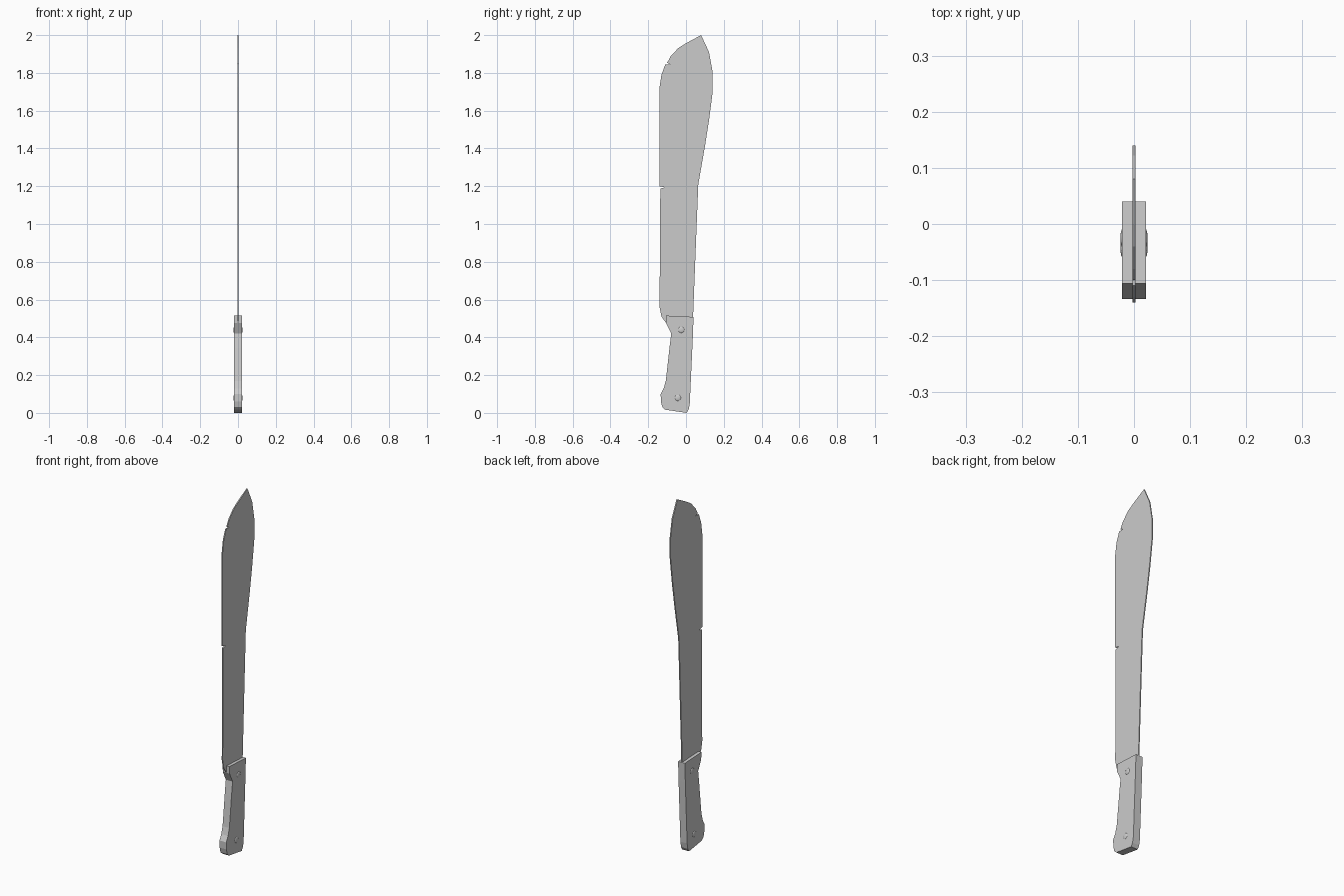
import bpy, bmesh

if "Cube" in bpy.data.objects:
    bpy.data.objects.remove(bpy.data.objects["Cube"])


def plate(name, outline, half):
    """Extrude a (y, z) outline symmetrically along x."""
    bm = bmesh.new()
    face = bm.faces.new([bm.verts.new((-half, y, z)) for y, z in outline])
    ext = bmesh.ops.extrude_face_region(bm, geom=[face])
    verts = [v for v in ext["geom"] if isinstance(v, bmesh.types.BMVert)]
    bmesh.ops.translate(bm, verts=verts, vec=(2 * half, 0, 0))
    bmesh.ops.recalc_face_normals(bm, faces=bm.faces)
    mesh = bpy.data.meshes.new(name)
    bm.to_mesh(mesh)
    bm.free()
    obj = bpy.data.objects.new(name, mesh)
    bpy.context.collection.objects.link(obj)
    return obj


# Blade: cutting edge from guard to tip, then the nicked spine back down
blade = [
    (0.037, 0.50), (0.055, 0.96), (0.065, 1.21), (0.10, 1.41), (0.122, 1.55),
    (0.14, 1.69), (0.14, 1.81), (0.122, 1.91), (0.08, 2.0),
    (0.0, 1.957), (-0.04, 1.932), (-0.08, 1.89), (-0.10, 1.853), (-0.08, 1.846),
    (-0.11, 1.844), (-0.13, 1.79), (-0.14, 1.725),
    (-0.14, 1.20), (-0.113, 1.194), (-0.136, 1.187),
    (-0.14, 0.56), (-0.13, 0.51), (-0.105, 0.475), (-0.078, 0.425),
]
plate("blade", blade, 0.003)

# Handle: slab grip with finger curve and flared pommel
handle = [
    (0.040, 0.508), (0.036, 0.40), (0.020, 0.05), (0.014, 0.018), (0.003, 0.0),
    (-0.110, 0.017), (-0.125, 0.03), (-0.133, 0.06), (-0.134, 0.10),
    (-0.118, 0.13), (-0.107, 0.17), (-0.100, 0.23), (-0.088, 0.34),
    (-0.078, 0.42), (-0.105, 0.475), (-0.106, 0.515),
]
plate("handle", handle, 0.021)

# Rivets: low smooth domes on both sides of the grip
for label, y, z in (("upper", -0.025, 0.44), ("lower", -0.043, 0.08)):
    for side in (-1, 1):
        bpy.ops.mesh.primitive_uv_sphere_add(segments=16, ring_count=8, radius=1,
                                             location=(side * 0.0195, y, z))
        rivet = bpy.context.object
        rivet.name = f"{label}_rivet_{'right' if side > 0 else 'left'}"
        rivet.scale = (0.005, 0.017, 0.017)
        bpy.ops.object.transform_apply(location=False, rotation=False, scale=True)
        bpy.ops.object.shade_smooth()
